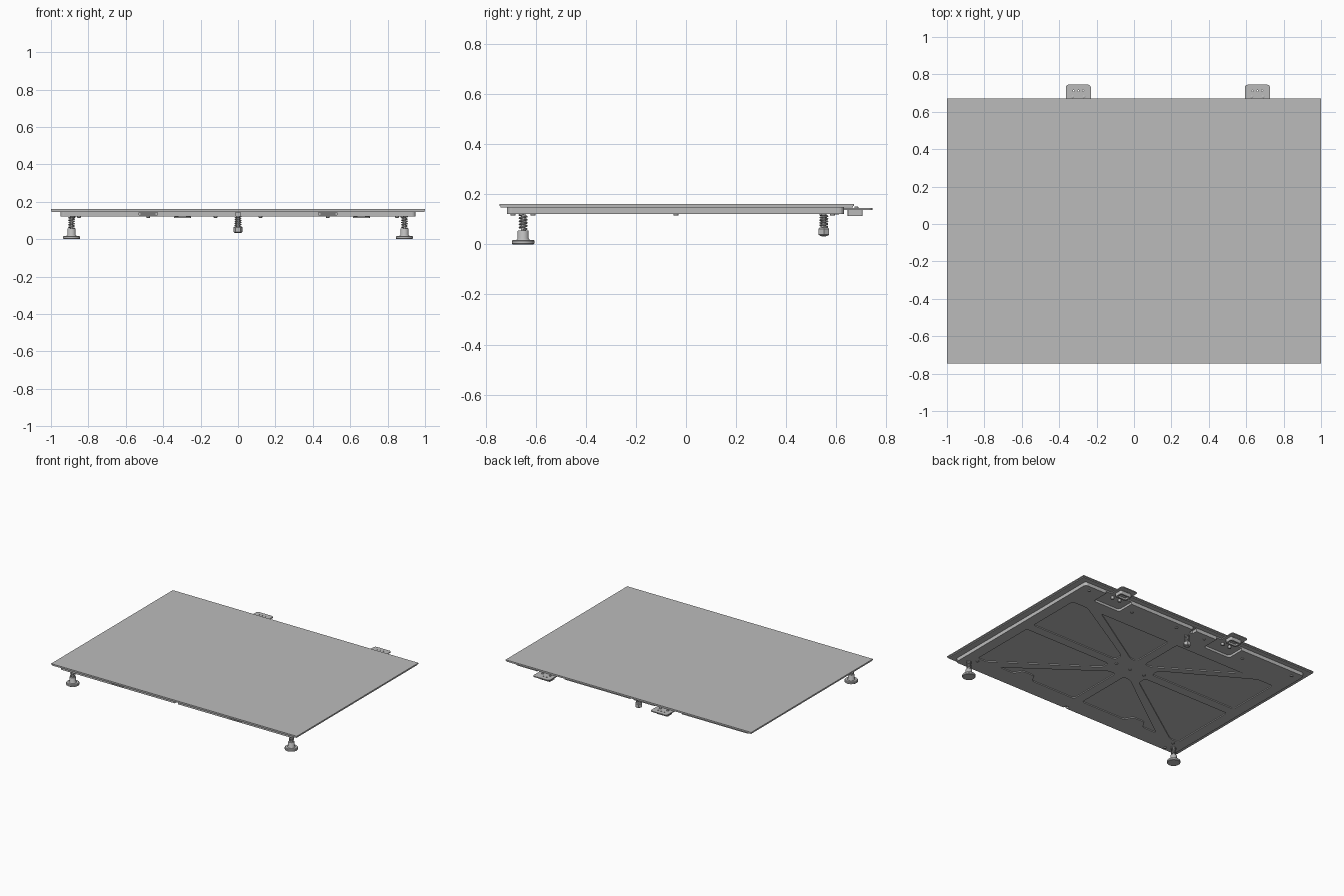
import bpy, bmesh, math

if "Cube" in bpy.data.objects:
    bpy.data.objects.remove(bpy.data.objects["Cube"])

mat = bpy.data.materials.new("plate_grey")
mat.diffuse_color = (0.5, 0.5, 0.5, 1)
mat.use_nodes = True
mat.node_tree.nodes["Principled BSDF"].inputs["Base Color"].default_value = mat.diffuse_color


def finish(name, bm):
    bmesh.ops.recalc_face_normals(bm, faces=bm.faces[:])
    me = bpy.data.meshes.new(name)
    bm.to_mesh(me)
    bm.free()
    ob = bpy.data.objects.new(name, me)
    bpy.context.collection.objects.link(ob)
    me.materials.append(mat)
    return ob


def prism(name, pts, z0, z1, radius=0.0, segs=4):
    """Extruded outline with optionally rounded corners."""
    bm = bmesh.new()
    bm.faces.new([bm.verts.new((x, y, z0)) for x, y in pts])
    if radius:
        bmesh.ops.bevel(bm, geom=bm.verts[:], offset=radius, segments=segs,
                        profile=0.5, affect='VERTICES')
    top = bmesh.ops.extrude_face_region(bm, geom=bm.faces[:])['geom']
    bmesh.ops.translate(bm, vec=(0, 0, z1 - z0),
                        verts=[v for v in top if isinstance(v, bmesh.types.BMVert)])
    return finish(name, bm)


def slab(name, x0, x1, y0, y1, z0, z1, radius=0.0):
    return prism(name, [(x0, y0), (x1, y0), (x1, y1), (x0, y1)], z0, z1, radius)


def lathe(name, x, y, profile, n=24):
    """Turned part from (radius, z) points, capped at both ends."""
    bm = bmesh.new()
    rings = [[bm.verts.new((x + r * math.cos(2 * math.pi * i / n),
                            y + r * math.sin(2 * math.pi * i / n), z))
              for i in range(n)] for r, z in profile]
    for a, b in zip(rings, rings[1:]):
        for i in range(n):
            j = (i + 1) % n
            bm.faces.new((a[i], a[j], b[j], b[i]))
    bm.faces.new(rings[0])
    bm.faces.new(rings[-1])
    ob = finish(name, bm)
    if n > 8:
        bpy.ops.object.select_all(action='DESELECT')
        ob.select_set(True)
        bpy.context.view_layer.objects.active = ob
        bpy.ops.object.shade_smooth_by_angle(angle=math.radians(35))
    return ob


def spring(name, x, y, z0, z1, r, turns):
    cu = bpy.data.curves.new(name, 'CURVE')
    cu.dimensions = '3D'
    cu.bevel_depth = 0.0035
    cu.bevel_resolution = 2
    cu.use_fill_caps = True
    sp = cu.splines.new('POLY')
    n = turns * 16
    sp.points.add(n)
    for i in range(n + 1):
        a = 2 * math.pi * i / 16
        sp.points[i].co = (x + r * math.cos(a), y + r * math.sin(a),
                           z0 + (z1 - z0) * i / n, 1)
    cu.materials.append(mat)
    bpy.context.collection.objects.link(bpy.data.objects.new(name, cu))


def cut(target, cutters):
    for c in cutters:
        m = target.modifiers.new("cut", 'BOOLEAN')
        m.operation = 'DIFFERENCE'
        m.solver = 'EXACT'
        m.object = c
    dg = bpy.context.evaluated_depsgraph_get()
    me = bpy.data.meshes.new_from_object(target.evaluated_get(dg))
    target.modifiers.clear()
    target.data = me
    for c in cutters:
        bpy.data.objects.remove(c)


# Top sheet and the slightly smaller backing sheet
slab("top_sheet", -1, 1, -0.745, 0.67, 0.153, 0.16)
slab("backing_sheet", -0.996, 0.996, -0.741, 0.666, 0.146, 0.153)

# Support tray with pressed panels, cut out for the tabs and the front clips
tray = slab("support_tray", -0.95, 0.95, -0.715, 0.63, 0.12, 0.146, 0.02)
TABS = (-0.2975, 0.66)
cutters = []
CY = -0.04
for sx in (-1, 1):
    for sy in (-1, 1):
        side = [(0.16, 0.035), (0.87, 0.035), (0.87, 0.44), (0.74, 0.44), (0.16, 0.10)]
        end = [(0.035, 0.11), (0.09, 0.11), (0.62, 0.44), (0.035, 0.44)]
        if sy < 0:   # front panels reach further forward and step around the clip
            side[2], side[3] = (0.87, 0.54), (0.80, 0.54)
            end[2:] = [(0.68, 0.54), (0.56, 0.54), (0.53, 0.48), (0.43, 0.48),
                       (0.40, 0.54), (0.035, 0.54)]
        for pts in (side, end):
            cutters.append(prism("cutter", [(sx * x, CY + sy * y) for x, y in pts],
                                 0.11, 0.127, 0.018))
for x in TABS:
    cutters.append(slab("cutter", x - 0.11, x + 0.11, 0.50, 0.70, 0.10, 0.137, 0.02))
cutters.append(slab("cutter", -0.014, 0.014, 0.59, 0.70, 0.10, 0.142))
cutters.append(slab("cutter", -0.014, 0.014, -0.75, -0.69, 0.10, 0.142))
for x in (-0.48, 0.48):
    cutters.append(slab("cutter", x - 0.05, x + 0.05, -0.75, -0.66, 0.128, 0.142))
cut(tray, cutters)

# Clips set into the front edge
for x in (-0.48, 0.48):
    slab("front_clip", x - 0.04, x + 0.04, -0.712, -0.662, 0.131, 0.138, 0.006)

# Rear tabs with holder box, raised stop pins and screw holes
for x in TABS:
    tab = slab("rear_tab", x - 0.067, x + 0.067, 0.54, 0.745, 0.137, 0.144, 0.015)
    holes = [lathe("cutter", x + dx, 0.712, [(0.004, 0.12), (0.004, 0.16)], 12)
             for dx in (-0.025, 0.0, 0.025)]
    cut(tab, holes)
    box = slab("tab_box", x - 0.045, x + 0.045, 0.645, 0.705, 0.112, 0.137, 0.008)
    cut(box, [slab("cutter", x - 0.033, x + 0.033, 0.657, 0.693, 0.10, 0.125, 0.005)])
    for dx in (-0.03, 0.03):
        lathe("tab_pin", x + dx, 0.68, [(0.008, 0.144), (0.008, 0.149), (0.005, 0.151)], 12)
        lathe("tab_screw", x + dx, 0.60, [(0.009, 0.118), (0.011, 0.121), (0.011, 0.137)], 12)

# Front feet: disc base, collar, threaded rod and spring
for x in (-0.89, 0.89):
    lathe("front_foot", x, -0.65, [(0.042, 0), (0.045, 0.003), (0.045, 0.014), (0.041, 0.018),
                                   (0.026, 0.018), (0.022, 0.024), (0.022, 0.053),
                                   (0.020, 0.056), (0.009, 0.056), (0.009, 0.121)])
    spring("front_spring", x, -0.65, 0.058, 0.12, 0.0145, 5)

# Rear foot: hexagonal nut on a sprung rod
lathe("rear_nut", 0, 0.55, [(0.018, 0.034), (0.025, 0.039), (0.025, 0.062), (0.019, 0.067)], 6)
lathe("rear_rod", 0, 0.55, [(0.009, 0.032), (0.009, 0.121)])
spring("rear_spring", 0, 0.55, 0.068, 0.12, 0.0145, 5)

# Screw heads under the tray and the hub in the middle
spots = [(0.0, CY)]
for sx in (-1, 1):
    spots += [(sx * 0.85, -0.69), (sx * 0.85, -0.61), (sx * 0.88, 0.585),
              (sx * 0.12, 0.585), (sx * 0.12, CY), (sx * 0.48, 0.55)]
for x, y in spots:
    lathe("tray_screw", x, y, [(0.008, 0.114), (0.010, 0.116), (0.010, 0.122)], 12)
